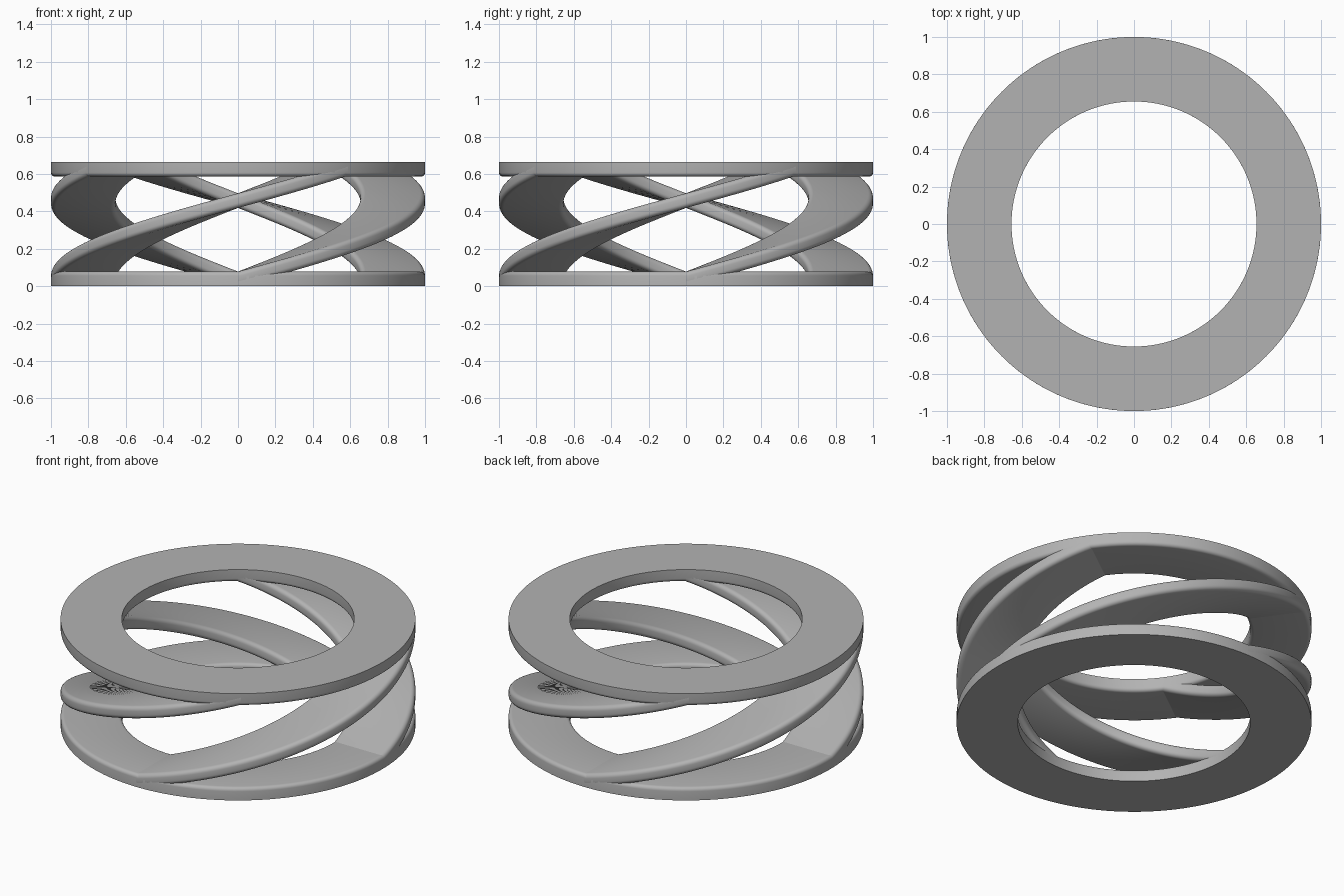
import bpy
import bmesh
from math import sin, cos, pi, radians

if "Cube" in bpy.data.objects:
    bpy.data.objects.remove(bpy.data.objects["Cube"], do_unlink=True)

OUTER, INNER = 1.0, 0.655
HEIGHT, THICK = 0.664, 0.078
SWEEP = radians(126)

grey = bpy.data.materials.new("light_grey")
grey.use_nodes = True
grey.diffuse_color = (0.45, 0.45, 0.45, 1)
grey.node_tree.nodes["Principled BSDF"].inputs["Base Color"].default_value = (0.45, 0.45, 0.45, 1)


def section(round_top, round_bottom, steps=5):
    """Flat bar cross-section (radius, height) with chosen corners rounded."""
    corners = [(INNER, 0, 1, 1, pi, round_bottom), (OUTER, 0, -1, 1, 1.5 * pi, round_bottom),
               (OUTER, THICK, -1, -1, 0, round_top), (INNER, THICK, 1, -1, pi / 2, round_top)]
    points = []
    for r, z, dr, dz, start, radius in corners:
        if radius == 0:
            points.append((r, z))
            continue
        for i in range(steps + 1):
            a = start + pi / 2 * i / steps
            points.append((r + dr * radius + radius * cos(a), z + dz * radius + radius * sin(a)))
    return points


def sweep(name, profile, start, angle, z, rise, steps, closed):
    """Carry a cross-section around the z axis while it climbs."""
    bm = bmesh.new()
    loops = []
    for i in range(steps if closed else steps + 1):
        t = i / steps
        a = start + angle * t
        loops.append([bm.verts.new((r * cos(a), r * sin(a), z + h + rise * t)) for r, h in profile])
    n = len(profile)
    for i in range(steps):
        p, q = loops[i], loops[(i + 1) % len(loops)]
        for j in range(n):
            k = (j + 1) % n
            bm.faces.new((p[j], q[j], q[k], p[k]))
    if not closed:
        bm.faces.new(loops[0])
        bm.faces.new(loops[-1])
    bmesh.ops.recalc_face_normals(bm, faces=bm.faces)
    mesh = bpy.data.meshes.new(name)
    bm.to_mesh(mesh)
    bm.free()
    mesh.materials.append(grey)
    obj = bpy.data.objects.new(name, mesh)
    bpy.context.collection.objects.link(obj)
    bpy.ops.object.select_all(action="DESELECT")
    obj.select_set(True)
    bpy.context.view_layer.objects.active = obj
    bpy.ops.object.shade_smooth_by_angle(angle=radians(30))


# End rings: flat outside faces, rounded edges towards the strands
sweep("bottom_ring", section(0.022, 0), 0, 2 * pi, 0, 0, 128, True)
sweep("top_ring", section(0, 0.022), 0, 2 * pi, HEIGHT - THICK, 0, 128, True)

# Four helical strands climbing from the bottom ring into the top ring
strand = section(0.026, 0.026)
for i in range(4):
    sweep(f"helical_strand_{i + 1}", strand, i * pi / 2, SWEEP, 0, HEIGHT - THICK, 56, False)
